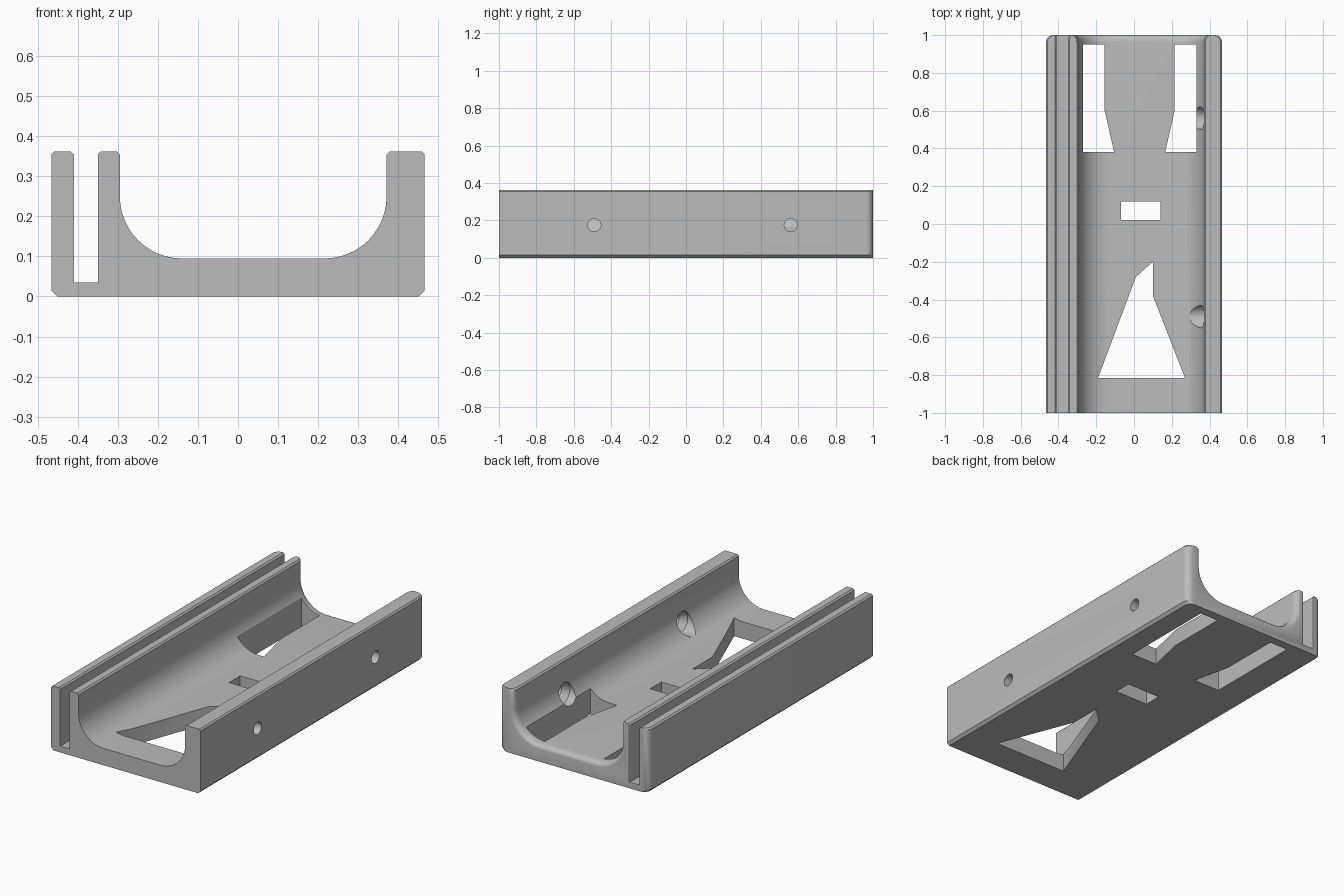
import bpy, bmesh, math
from mathutils import Matrix

cube = bpy.data.objects.get("Cube")
if cube:
    bpy.data.objects.remove(cube, do_unlink=True)

grey = bpy.data.materials.new("plain grey")
grey.use_nodes = True
grey.diffuse_color = (0.5, 0.5, 0.5, 1)
grey.node_tree.nodes["Principled BSDF"].inputs["Base Color"].default_value = (0.5, 0.5, 0.5, 1)

HALF, TOP, FLOOR, FILLET = 0.466, 0.3625, 0.095, 0.155
ROUND = 0.038      # rounding of the back end


def finish(name, bm):
    bmesh.ops.recalc_face_normals(bm, faces=bm.faces)
    mesh = bpy.data.meshes.new(name)
    bm.to_mesh(mesh)
    bm.free()
    mesh.materials.append(grey)
    obj = bpy.data.objects.new(name, mesh)
    bpy.context.collection.objects.link(obj)
    return obj


def loft(name, rings):
    bm = bmesh.new()
    loops = [[bm.verts.new(p) for p in ring] for ring in rings]
    bm.faces.new(loops[0])
    bm.faces.new(loops[-1])
    for a, b in zip(loops, loops[1:]):
        for i in range(len(a)):
            j = (i + 1) % len(a)
            bm.faces.new((a[i], a[j], b[j], b[i]))
    return finish(name, bm)


def wall_top(x0, x1, c=0.008):
    """Chamfered top of a wall, running from x0 to x1."""
    s = c if x1 > x0 else -c
    return [(x0, TOP - c), (x0 + s, TOP), (x1 - s, TOP), (x1, TOP - c)]


def fillet(cx, r, start):
    cz = FLOOR + FILLET
    return [(cx + r * math.cos(start + math.pi / 2 * i / 12),
             cz + r * math.sin(start + math.pi / 2 * i / 12)) for i in range(13)]


def section(y, d):
    """Cross-section at y; d shrinks the outline from 0 to 1."""
    o, s, c = ROUND * d, 0.01 * d, 0.025 * d
    h, k = HALF - o, 0.015
    pts = [(-h + k, 0), (-h, k)] + wall_top(-h, -0.41)
    pts += [(-0.41, 0.035), (-0.35 + s, 0.035)]
    pts += wall_top(-0.35 + s, -0.295 - c)
    pts += fillet(-0.295 + FILLET, FILLET + c, math.pi)
    pts += fillet(0.371 - FILLET, FILLET + c, 1.5 * math.pi)
    pts += wall_top(0.371 + c, h)
    pts += [(h, k), (h - k, 0)]
    return [(x, y, z) for x, z in pts]


# Channel body with a rounded back end
rings = [section(-1, 0)]
for i in range(7):
    a = math.pi / 2 * i / 6
    rings.append(section(1 - ROUND + ROUND * math.sin(a), 1 - math.cos(a)))
body = loft("channel_body", rings)


def cut(cutter):
    mod = body.modifiers.new("cut", 'BOOLEAN')
    mod.operation, mod.solver, mod.object = 'DIFFERENCE', 'EXACT', cutter
    bpy.context.view_layer.objects.active = body
    bpy.ops.object.modifier_apply(modifier=mod.name)
    bpy.data.objects.remove(cutter, do_unlink=True)


# Plain openings through the floor
side = [(0.30, 0.95), (0.185, 0.95), (0.185, 0.6), (0.135, 0.38), (0.30, 0.38)]
windows = [
    [(0.03 + x, y) for x, y in side],
    [(0.03 - x, y) for x, y in side],
    [(-0.07, 0.02), (0.14, 0.02), (0.14, 0.12), (-0.07, 0.12)],
    [(-0.19, -0.815), (0.27, -0.815), (0.1, -0.38), (0.1, -0.2), (0.01, -0.28)],
]
for outline in windows:
    cut(loft("window_cutter", [[(x, y, z) for x, y in outline] for z in (-0.1, 0.3)]))

# Countersunk screw holes in the left wall
for y in (-0.49, 0.56):
    profile = [(0.2, 0.06), (0.375, 0.06), (0.41, 0.035), (0.55, 0.035)]
    cut(loft("hole_cutter", [
        [(x, y + r * math.cos(math.tau * i / 24), 0.175 + r * math.sin(math.tau * i / 24))
         for i in range(24)] for x, r in profile]))

# Smooth shading with sharp edges kept
bpy.ops.object.select_all(action='DESELECT')
body.select_set(True)
bpy.context.view_layer.objects.active = body
bpy.ops.object.shade_smooth_by_angle(angle=math.radians(30))
